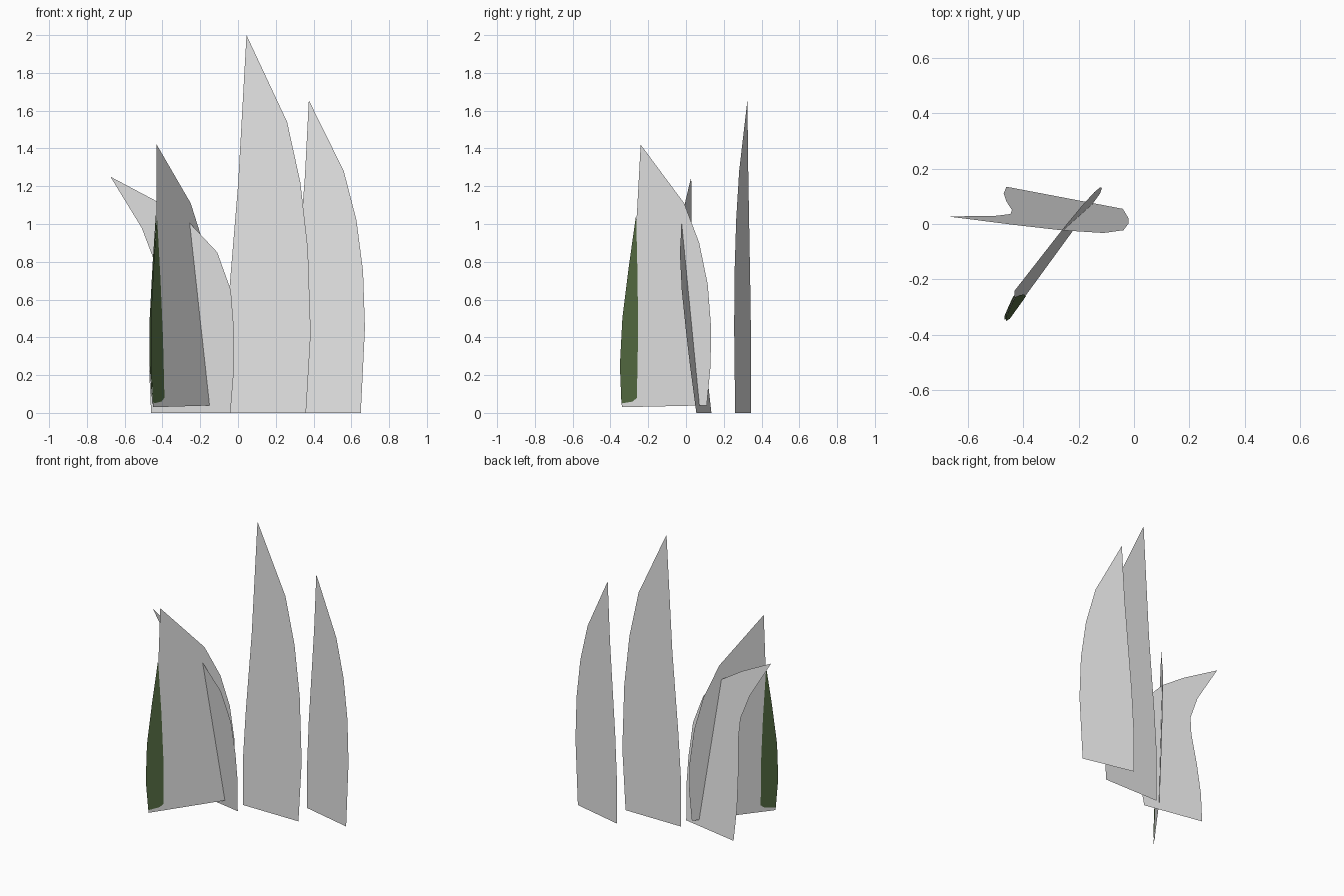
import bpy, bmesh

if "Cube" in bpy.data.objects:
    bpy.data.objects.remove(bpy.data.objects["Cube"])


def material(name, rgb):
    m = bpy.data.materials.new(name)
    m.diffuse_color = (*rgb, 1)
    m.use_nodes = True
    m.node_tree.nodes["Principled BSDF"].inputs["Base Color"].default_value = m.diffuse_color
    return m


grey = material("pale_grey", (0.8, 0.8, 0.8))
green = material("leaf_green", (0.09, 0.15, 0.055))


def blade(name, profile, place, mat, offsets=((0, 0, 0),)):
    """Flat leaf: a 2D outline mapped into its plane; one sheet per offset."""
    bm = bmesh.new()
    for dx, dy, dz in offsets:
        pts = [place(a, z) for a, z in profile]
        bm.faces.new([bm.verts.new((x + dx, y + dy, z + dz)) for x, y, z in pts])
    bmesh.ops.triangulate(bm, faces=bm.faces[:])
    me = bpy.data.meshes.new(name)
    bm.to_mesh(me)
    bm.free()
    me.materials.append(mat)
    ob = bpy.data.objects.new(name, me)
    bpy.context.collection.objects.link(ob)
    return ob


# tall centre blade, facing the front (outline in x, z)
blade("tall_blade",
      [(-.065, 0), (-.065, .35), (-.045, .66), (0, 1.2), (.025, 1.53), (.045, 2),
       (.26, 1.54), (.33, 1.22), (.37, .87), (.385, .42), (.36, 0)],
      lambda x, z: (x, .15, z), grey)

# right blade, upright and turned slightly (outline in x, z)
blade("right_blade",
      [(.29, 0), (.29, .3), (.305, .6), (.345, 1.12), (.36, 1.33), (.375, 1.655),
       (.56, 1.28), (.627, 1.02), (.662, .75), (.672, .45), (.65, 0)],
      lambda x, z: (x, .325 - .236 * (x - .375), z), grey)

# left blade with its tip leaning out (outline in x, z)
blade("leaning_blade",
      [(-.46, 0), (-.47, .22), (-.46, .45), (-.44, .68), (-.445, .81), (-.51, .98),
       (-.675, 1.25), (-.43, 1.12), (-.26, 1.01), (-.11, .85), (-.038, .65),
       (-.02, .42), (-.02, .25), (-.04, 0)],
      lambda x, z: (x, .047 - .19 * x - .118 * z, z), grey)


# front blade running diagonally (outlines in y, z)
def diagonal(y, z):
    return (-.201 + .73 * y - .038 * z, y, z)


blade("diagonal_blade",
      [(-.34, .03), (-.343, .25), (-.33, .5), (-.295, .78), (-.26, 1.05), (-.24, 1.42),
       (-.01, 1.11), (.07, .9), (.115, .68), (.133, .45), (.13, .25), (.11, .04)],
      diagonal, grey)

# green strip along its outer edge, visible from both sides
blade("green_edge_strip",
      [(-.34, .05), (-.348, .25), (-.335, .5), (-.3, .78), (-.262, 1.05),
       (-.254, .7), (-.252, .4), (-.258, .08), (-.28, .06)],
      diagonal, green, [(.003, -.002, 0), (-.003, .002, 0)])
